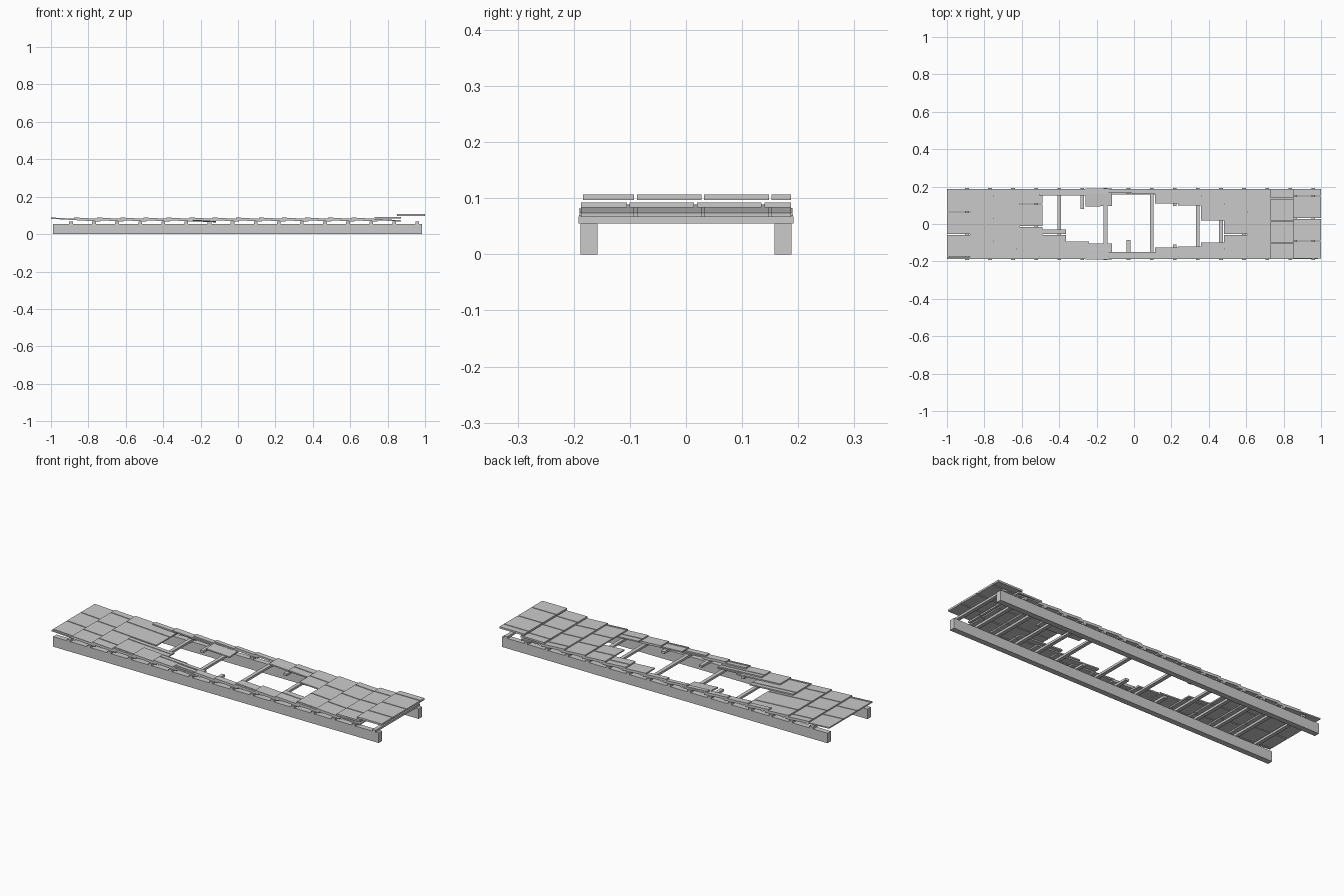
import bpy, bmesh, math, random
from mathutils import Matrix, Vector

if "Cube" in bpy.data.objects:
    bpy.data.objects.remove(bpy.data.objects["Cube"])
random.seed(4)

def add_box(bm, x, y, z, tilt=0.0, roll=0.0):
    """Box from (min, max) ranges, tilted about y and rolled about x at its centre."""
    size = Vector((x[1]-x[0], y[1]-y[0], z[1]-z[0]))
    mid = Vector((sum(x)/2, sum(y)/2, sum(z)/2))
    m = (Matrix.Translation(mid) @ Matrix.Rotation(roll, 4, 'X')
         @ Matrix.Rotation(tilt, 4, 'Y') @ Matrix.Diagonal((*size, 1)))
    bmesh.ops.create_cube(bm, size=1, matrix=m)

def finish(bm, name):
    me = bpy.data.meshes.new(name)
    bm.to_mesh(me)
    bm.free()
    ob = bpy.data.objects.new(name, me)
    bpy.context.collection.objects.link(ob)
    return ob

STEP, W, T = 0.1235, 0.19, 0.007

# two long side beams
for side, name in ((-1, "front_beam"), (1, "back_beam")):
    bm = bmesh.new()
    add_box(bm, (-0.99, 0.985), sorted((side*0.158, side*0.188)), (0, 0.055))
    finish(bm, name)

# cross battens, three of them snapped in the middle
broken = {0: (-0.085, 0.16), -2: (-0.095, 0.08), 2: (-0.11, 0.095)}
bm = bmesh.new()
for k in range(-7, 9):
    x = -0.029 + STEP*k
    spans = [(-0.192, 0.192)]
    if k in broken:
        a, b = broken[k]
        spans = [(-0.192, a), (b, 0.192)]
    for s in spans:
        add_box(bm, (x-0.01, x+0.01), s, (0.055, 0.067))
finish(bm, "battens")

# overlapping slate courses; the hole is a missing y range per course
missing = {3: (-.03, .16), 4: (-.09, .145), 5: (-.11, .16), 6: (-.15, .165),
           7: (-.15, .165), 8: (-.155, .16), 9: (-.125, .11),
           10: (-.12, .10), 11: (-.10, .02)}
offsets = (0.065, 0.03, -0.013)

def tiles(offset, gap=0.005, pitch=0.12):
    cuts = [offset + pitch*k for k in range(-4, 5)]
    cuts = [-W] + [c for c in cuts if -W+0.01 < c < W-0.01] + [W]
    return [(a+gap/2, b-gap/2) for a, b in zip(cuts, cuts[1:])]

for i in range(14):
    x0 = -1 + STEP*i
    x1 = min(x0 + 0.265, 0.872)
    bm = bmesh.new()
    for a, b in tiles(offsets[i % 3]):
        lo, hi = missing.get(i, (0, 0))
        for p, q in ((a, min(b, lo)), (max(a, hi), b)):
            if q - p > 0.008:
                add_box(bm, (x0, x1), (p, q), (0.0745, 0.0745+T), math.atan(0.015/0.265))
    finish(bm, "slate_course")

# top course and raised ridge course
for name, xr, zr, off in (("top_course", (0.73, 0.872), (0.083, 0.092), 0.017),
                          ("ridge_course", (0.85, 1.0), (0.097, 0.107), 0.03)):
    bm = bmesh.new()
    for a, b in tiles(off):
        add_box(bm, xr, (max(a, -0.184) if name == "ridge_course" else a, b), zr)
    finish(bm, name)

# loose broken pieces sagging into the hole
bm = bmesh.new()
add_box(bm, (-0.26, -0.117), (0.095, 0.19), (0.069, 0.076), 0.05, 0.06)
add_box(bm, (-0.26, -0.117), (-0.19, -0.105), (0.069, 0.076), 0.05, -0.06)
finish(bm, "broken_slates")
